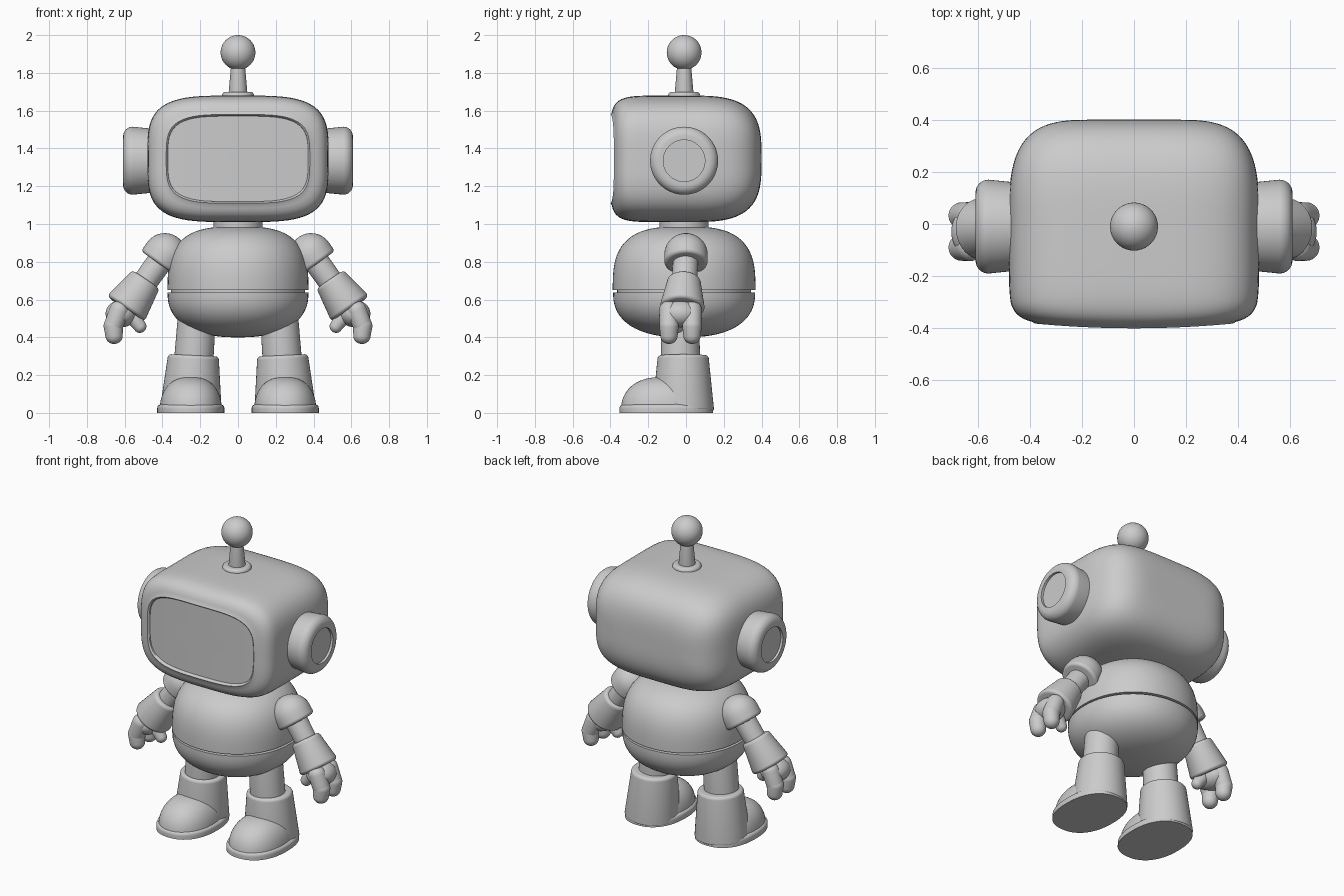
import bpy, bmesh, math
from mathutils import Matrix, Vector

default_cube = bpy.data.objects.get("Cube")
if default_cube:
    bpy.data.objects.remove(default_cube, do_unlink=True)

colour = (0.6, 0.6, 0.6, 1)
grey = bpy.data.materials.new("light_grey")
grey.use_nodes = True
grey.diffuse_color = colour
grey.node_tree.nodes["Principled BSDF"].inputs["Base Color"].default_value = colour
parts = []


def squircle(angle, power):
    """Point on a unit superellipse; a higher power is boxier."""
    c, s = math.cos(angle), math.sin(angle)
    radius = (abs(c) ** power + abs(s) ** power) ** (-1 / power)
    return c * radius, s * radius


def sweep(start, end, steps):
    """Evenly spaced angles, given in degrees."""
    return [math.radians(start + (end - start) * i / steps) for i in range(steps + 1)]


def loft(name, rings, matrix, power=2, mirror=False, bend=None, segments=64):
    """Skin a list of (height, half_width, half_depth) rings and cap both ends."""
    bm = bmesh.new()
    loops = []
    for height, width, depth in rings:
        loop = []
        for i in range(segments):
            u, v = squircle(math.tau * i / segments, power)
            point = matrix @ Vector((width * u, depth * v, height))
            if bend:
                bend(point)
            loop.append(bm.verts.new(point))
        loops.append(loop)
    for lower, upper in zip(loops, loops[1:]):
        for i in range(segments):
            bm.faces.new((lower[i - 1], lower[i], upper[i], upper[i - 1]))
    bm.faces.new(loops[0])
    bm.faces.new(loops[-1])
    bmesh.ops.recalc_face_normals(bm, faces=bm.faces)
    mesh = bpy.data.meshes.new(name)
    bm.to_mesh(mesh)
    bm.free()
    mesh.materials.append(grey)
    part = bpy.data.objects.new(name, mesh)
    bpy.context.collection.objects.link(part)
    if mirror:
        part.modifiers.new("Mirror", "MIRROR").use_mirror_merge = False
    parts.append(part)


def blob(name, centre, radii, profile=2, power=2, start=-90, end=90, mirror=False):
    """Superellipsoid, or a slice of one between two latitudes."""
    rings = []
    for angle in sweep(start, end, 24):
        spread, height = squircle(angle, profile)
        spread = max(spread, 0.01)
        rings.append((radii[2] * height, radii[0] * spread, radii[1] * spread))
    loft(name, rings, Matrix.Translation(centre), power, mirror)


def rounded(name, start, end, radii, rounds, dish=0, mirror=True):
    """Tapered cylinder with rounded ends and an optional dished far face."""
    start, end = Vector(start), Vector(end)
    span = end - start
    matrix = Matrix.Translation(start) @ span.to_track_quat("Z", "Y").to_matrix().to_4x4()
    near, far = [], []
    for angle in sweep(3, 90, 8):
        rise, reach = 1 - math.cos(angle), 1 - math.sin(angle)
        rise = 1 - math.sqrt(1 - (1 - reach) ** 2) if rise < 1 else 1
        near.append((rounds[0] * rise, radii[0] - rounds[0] * reach))
        far.append((span.length - rounds[1] * rise, radii[1] - rounds[1] * reach))
    rings = near + far[::-1]
    if dish:
        rings += [(span.length, dish), (span.length - 0.015, dish)]
    loft(name, [(h, r, r) for h, r in rings], matrix, mirror=mirror)


# Head: boxy shell lofted from back to front, with a gently bowed face
head_width, head_height, head_depth = 0.48, 0.335, 0.4
rim, recess = 0.1, 0.38


def bow(point):
    if point.y < -0.3:
        point.y += point.x ** 2 * min(1, (-0.3 - point.y) * 10) / 8


def shell(name, insets):
    facing = Matrix.Translation((0, 0, 1.345)) @ Matrix.Rotation(math.pi / 2, 4, "X")
    rings = [(h, head_width - inset, head_height - inset) for h, inset in insets]
    loft(name, rings, facing, power=3.8, bend=bow, segments=96)


insets = []
for angle in sweep(-89, 89, 80):
    spread, height = squircle(angle, 3.3 if angle < 0 else 7)
    inset = head_height * (1 - spread)
    if angle < 0 or inset < rim:
        insets.append((head_depth * height, inset))
shell("head", insets + [(head_depth, rim), (recess + 0.01, rim + 0.008), (recess - 0.01, rim + 0.01)])

# Screen seated inside the rim
shell("screen", [(recess - 0.01, rim)] + [(recess, rim + 0.03 * i) for i in range(8)])

# Ear pods with dished faces
rounded("ear_pod", (0.44, -0.01, 1.335), (0.608, -0.01, 1.335), (0.17, 0.18), (0.02, 0.05), dish=0.11)

# Antenna
rounded("antenna_base", (0, -0.01, 1.65), (0, -0.01, 1.7), (0.085, 0.085), (0.01, 0.02), mirror=False)
rounded("antenna_stem", (0, -0.01, 1.68), (0, -0.01, 1.86), (0.05, 0.036), (0.01, 0.01), mirror=False)
blob("antenna_ball", (0, -0.01, 1.908), (0.092, 0.092, 0.092))

# Neck and torso, with a groove around the waist
rounded("neck", (0, -0.01, 0.9), (0, -0.01, 1.1), (0.13, 0.13), (0.01, 0.01), mirror=False)
blob("upper_torso", (0, -0.01, 0.65), (0.373, 0.378, 0.337), profile=3, power=2.1, start=0)
blob("lower_torso", (0, -0.01, 0.638), (0.373, 0.376, 0.238), profile=2.4, power=2.1, end=0)
rounded("waist", (0, -0.01, 0.6), (0, -0.01, 0.7), (0.355, 0.355), (0.01, 0.01), mirror=False)

# Legs and boots
rounded("leg", (0.24, -0.03, 0.2), (0.215, -0.03, 0.55), (0.105, 0.1), (0.01, 0.01))
rounded("boot_shaft", (0.25, -0.015, 0.01), (0.236, -0.015, 0.305), (0.163, 0.136), (0.01, 0.02))
blob("boot_toe", (0.25, -0.12, 0), (0.165, 0.225, 0.19), profile=2.4, power=2.2, start=0, mirror=True)
blob("boot_sole", (0.25, -0.105, 0), (0.178, 0.248, 0.052), profile=6, power=2.3, start=0, mirror=True)

# Arms: shoulder dome, upper arm and flared cuff
rounded("shoulder", (0.32, 0, 0.93), (0.42, 0, 0.79), (0.115, 0.115), (0.114, 0.02))
rounded("upper_arm", (0.38, 0, 0.85), (0.53, -0.01, 0.64), (0.068, 0.065), (0.01, 0.01))
rounded("cuff", (0.488, -0.01, 0.705), (0.595, -0.02, 0.55), (0.09, 0.117), (0.02, 0.02))

# Hands: palm, two curled fingers and a thumb
blob("palm", (0.618, -0.03, 0.525), (0.083, 0.1, 0.072), mirror=True)
for name, y in (("front_finger", -0.09), ("back_finger", 0.032)):
    rounded(name + "_base", (0.61, y, 0.59), (0.675, y, 0.42), (0.052, 0.051), (0.05, 0.05))
    rounded(name + "_tip", (0.665, y, 0.51), (0.652, y, 0.365), (0.051, 0.046), (0.05, 0.045))
rounded("thumb", (0.59, -0.035, 0.56), (0.5, -0.045, 0.43), (0.046, 0.034), (0.045, 0.033))

# Smooth shading with crisp creases
bpy.ops.object.select_all(action="DESELECT")
for part in parts:
    part.select_set(True)
bpy.context.view_layer.objects.active = parts[0]
bpy.ops.object.shade_smooth_by_angle(angle=math.radians(40))
